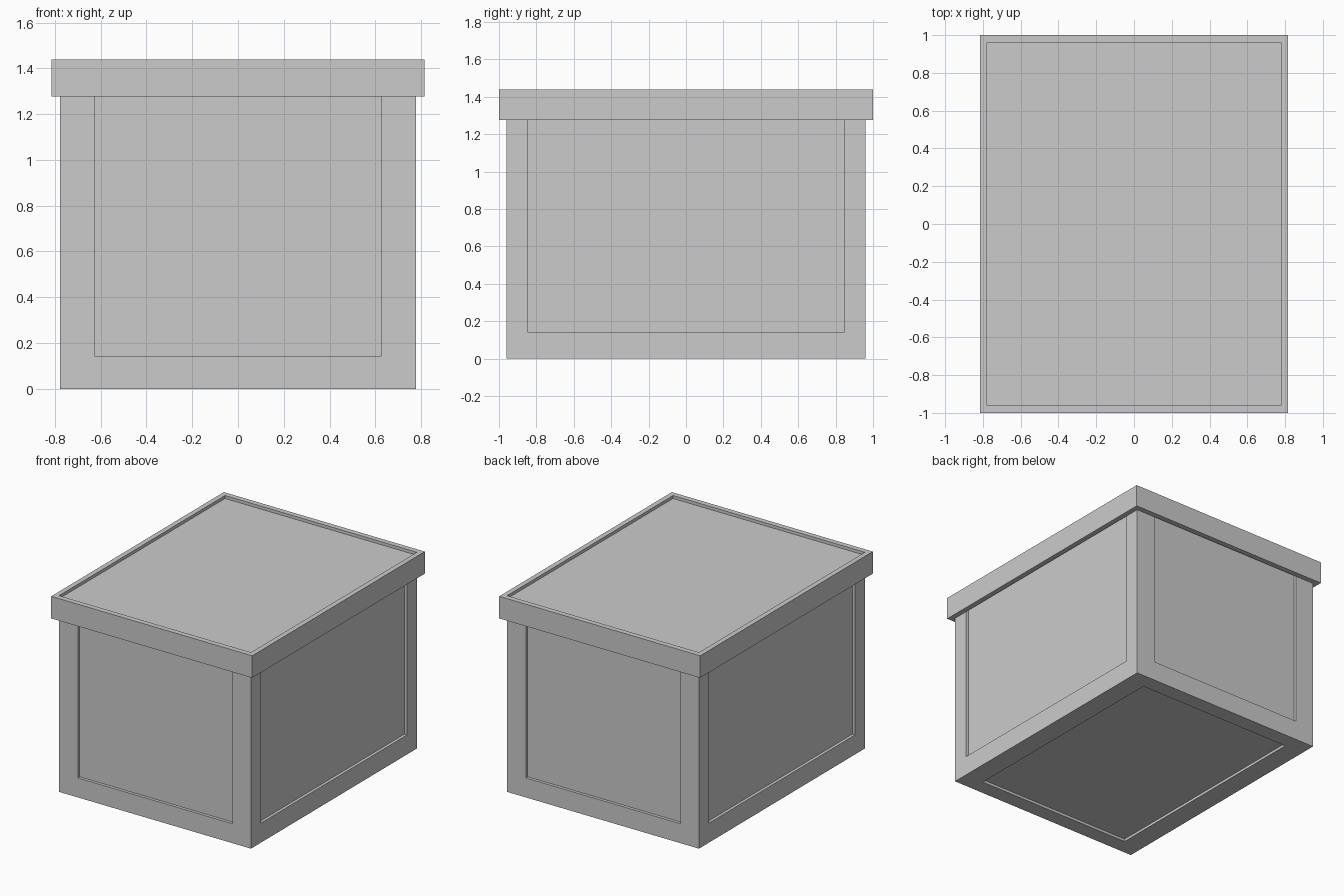
import bpy
import bmesh
from mathutils import Vector

cube = bpy.data.objects.get("Cube")
if cube:
    bpy.data.objects.remove(cube, do_unlink=True)

grey = bpy.data.materials.new("light_grey")
grey.use_nodes = True
colour = (0.6, 0.6, 0.6, 1)
grey.diffuse_color = colour
grey.node_tree.nodes["Principled BSDF"].inputs["Base Color"].default_value = colour


def box(bm, half_x, half_y, low, high):
    """Add a box centred on the z axis."""
    for v in bmesh.ops.create_cube(bm, size=1)["verts"]:
        v.co = Vector((v.co.x * 2 * half_x, v.co.y * 2 * half_y,
                       low + (v.co.z + 0.5) * (high - low)))
    bm.normal_update()


def recess(bm, face, limits, depth):
    """Sink a panel, bounded by the given limits, straight into a face."""
    normal = face.normal.copy()
    axis = max(range(3), key=lambda i: abs(normal[i]))
    bmesh.ops.inset_region(bm, faces=[face], thickness=0.02)
    for v in face.verts:
        for i in range(3):
            if i != axis:
                v.co[i] = min(max(v.co[i], limits[i][0]), limits[i][1])
    floor = bmesh.ops.extrude_discrete_faces(bm, faces=[face])["faces"][0]
    bmesh.ops.translate(bm, vec=normal * -depth, verts=floor.verts)


def finish(bm, name):
    bmesh.ops.recalc_face_normals(bm, faces=bm.faces)
    mesh = bpy.data.meshes.new(name)
    bm.to_mesh(mesh)
    bm.free()
    mesh.materials.append(grey)
    obj = bpy.data.objects.new(name, mesh)
    bpy.context.collection.objects.link(obj)


# Crate body: sunken panels on four sides and underneath, running up under the lid
bm = bmesh.new()
box(bm, 0.778, 0.961, 0, 1.40)
panel = ((-0.627, 0.627), (-0.847, 0.847), (0.143, 1.31))
for f in list(bm.faces):
    if f.normal.z < 0.5:
        recess(bm, f, panel, 0.019 if f.normal.z < -0.5 else 0.022)
finish(bm, "crate_body")

# Overhanging cap lid, hollowed a little above and below inside a thin rim
bm = bmesh.new()
box(bm, 0.815, 1.0, 1.277, 1.439)
opening = ((-0.778, 0.778), (-0.961, 0.961), (0, 2))
for f in list(bm.faces):
    if abs(f.normal.z) > 0.5:
        recess(bm, f, opening, 0.022)
finish(bm, "lid")
